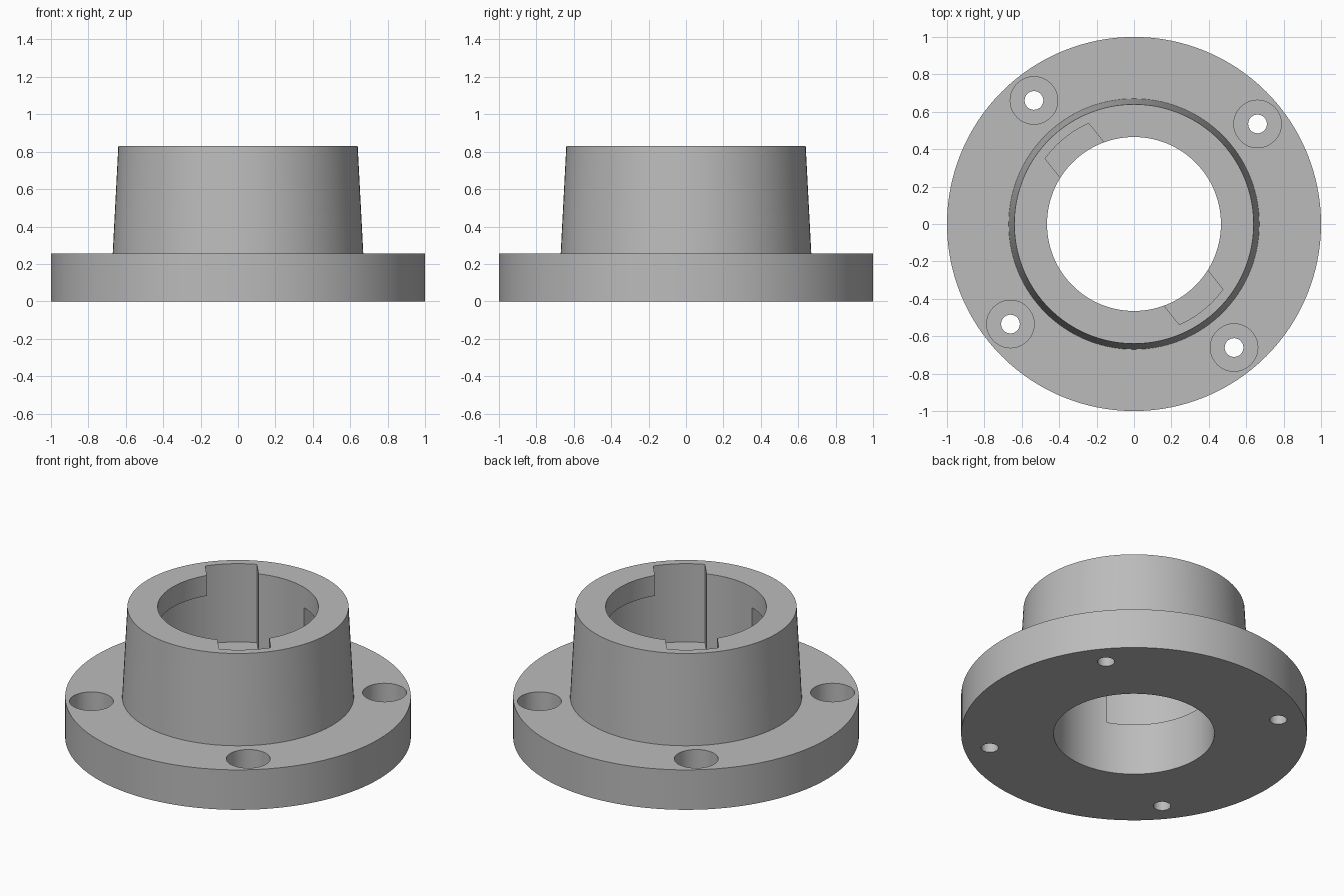
import bpy, bmesh
from math import sin, cos, asin, radians, pi

if "Cube" in bpy.data.objects:
    bpy.data.objects.remove(bpy.data.objects["Cube"])

SEG = 128
BORE, SLOT_R, SLOT_HALF = 0.465, 0.59, 0.15
TOP, FLANGE = 0.83, 0.255
SLOT_ANGLE = radians(129)

grey = bpy.data.materials.new("plain_grey")
grey.use_nodes = True
grey.diffuse_color = (0.5, 0.5, 0.5, 1)
grey.node_tree.nodes["Principled BSDF"].inputs["Base Color"].default_value = (0.5, 0.5, 0.5, 1)


def make_object(name, bm):
    bmesh.ops.recalc_face_normals(bm, faces=bm.faces)
    mesh = bpy.data.meshes.new(name)
    bm.to_mesh(mesh)
    bm.free()
    mesh.materials.append(grey)
    obj = bpy.data.objects.new(name, mesh)
    bpy.context.collection.objects.link(obj)
    return obj


def lathe(name, profile):
    """Revolve a closed (radius, height) outline around z."""
    bm = bmesh.new()
    rings = [[bm.verts.new((r * cos(2 * pi * i / SEG), r * sin(2 * pi * i / SEG), z))
              for r, z in profile] for i in range(SEG)]
    n = len(profile)
    for i in range(SEG):
        a, b = rings[i], rings[(i + 1) % SEG]
        for j in range(n):
            k = (j + 1) % n
            bm.faces.new((a[j], b[j], b[k], a[k]))
    return make_object(name, bm)


def prism(name, outline, z0, z1):
    """Extrude a flat outline from z0 to z1."""
    bm = bmesh.new()
    face = bm.faces.new([bm.verts.new((x, y, z0)) for x, y in outline])
    ext = bmesh.ops.extrude_face_region(bm, geom=[face])["geom"]
    moved = [g for g in ext if isinstance(g, bmesh.types.BMVert)]
    bmesh.ops.translate(bm, verts=moved, vec=(0, 0, z1 - z0))
    return make_object(name, bm)


def arc(r, a0, a1, n, cx=0, cy=0):
    return [(cx + r * cos(a0 + (a1 - a0) * i / n), cy + r * sin(a0 + (a1 - a0) * i / n))
            for i in range(n + 1)]


def cut(target, cutter):
    mod = target.modifiers.new("cut", "BOOLEAN")
    mod.operation = "DIFFERENCE"
    mod.solver = "EXACT"
    mod.object = cutter
    bpy.context.view_layer.objects.active = target
    bpy.ops.object.modifier_apply(modifier=mod.name)
    bpy.data.objects.remove(cutter)


# Flange and tapered collar with the central bore
body = lathe("flanged_collar", [(BORE, 0), (1, 0), (1, FLANGE), (0.67, FLANGE),
                                (0.64, TOP), (BORE, TOP)])

# Bayonet entry slots, each leading into a long turning groove
for turn in (0, pi):
    a = SLOT_ANGLE + turn
    half = asin(SLOT_HALF / SLOT_R)
    start = [(0.3 * cos(a) + s * SLOT_HALF * sin(a), 0.3 * sin(a) - s * SLOT_HALF * cos(a))
             for s in (-1, 1)]
    cut(body, prism("slot_cutter", start + arc(SLOT_R, a - half, a + half, 14), 0.33, TOP + 0.1))
    a0, a1 = a, a + radians(120.5)
    cut(body, prism("groove_cutter",
                    arc(SLOT_R, a0, a1, 42) + arc(0.4, a1, a0, 42), 0.33, 0.70))

# Counterbored screw holes
for i in range(4):
    a = radians(39 + 90 * i)
    x, y = 0.85 * cos(a), 0.85 * sin(a)
    for r, z in ((0.05, -0.1), (0.127, 0.12)):
        cut(body, prism("hole_cutter", arc(r, 0, 2 * pi * 47 / 48, 47, x, y), z, FLANGE + 0.1))

# Smooth round walls, crisp edges
bpy.ops.object.select_all(action="DESELECT")
body.select_set(True)
bpy.context.view_layer.objects.active = body
bpy.ops.object.shade_smooth_by_angle(angle=radians(30))
